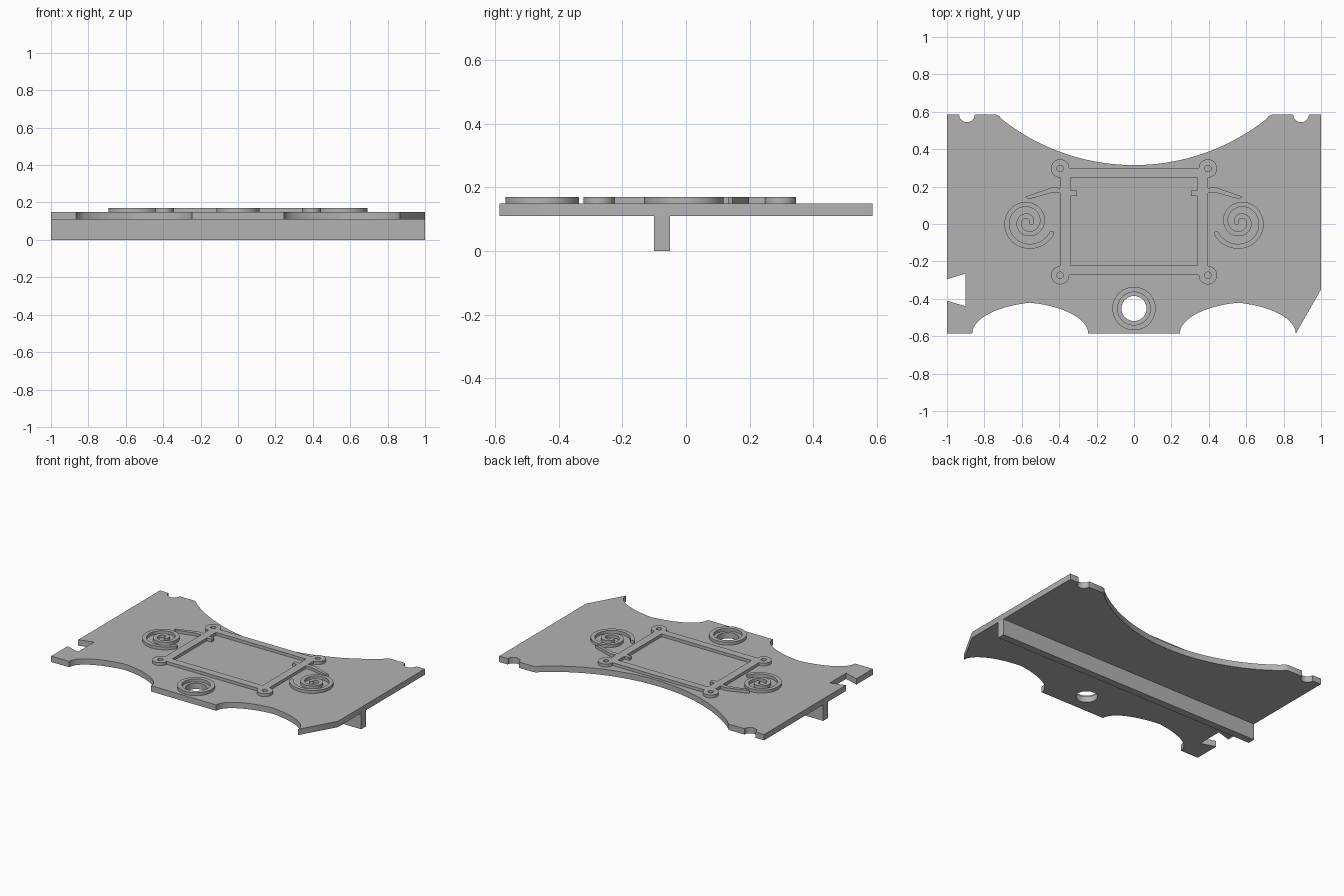
import bpy, bmesh
from math import cos, sin, radians
from mathutils import Vector

cube = bpy.data.objects.get("Cube")
if cube:
    bpy.data.objects.remove(cube, do_unlink=True)

grey = bpy.data.materials.new("plain grey")
grey.use_nodes = True
colour = (0.45, 0.45, 0.45, 1)
grey.diffuse_color = colour
grey.node_tree.nodes["Principled BSDF"].inputs["Base Color"].default_value = colour

BASE, TOP, RAISED = 0.11, 0.15, 0.17


def arc(cx, cy, rx, ry, start, end, steps):
    """Points along an elliptical arc, angles in degrees."""
    angles = [radians(start + (end - start) * i / steps) for i in range(steps + 1)]
    return [(cx + rx * cos(a), cy + ry * sin(a)) for a in angles]


def circle(cx, cy, r, steps=48):
    return arc(cx, cy, r, r, 0, 360, steps)[:-1]


def flip(points):
    return [(-x, y) for x, y in reversed(points)]


def prism(name, loops, z0, z1):
    """Extrude closed 2D loops; inner loops become holes."""
    curve = bpy.data.curves.new(name, 'CURVE')
    curve.dimensions = '2D'
    curve.fill_mode = 'BOTH'
    curve.extrude = (z1 - z0) / 2
    for loop in loops:
        spline = curve.splines.new('POLY')
        spline.points.add(len(loop) - 1)
        for point, (x, y) in zip(spline.points, loop):
            point.co = (x, y, 0, 1)
        spline.use_cyclic_u = True
    helper = bpy.data.objects.new(name + "_helper", curve)
    mesh = bpy.data.meshes.new_from_object(helper)
    bpy.data.objects.remove(helper)
    bpy.data.curves.remove(curve)
    bm = bmesh.new()
    bm.from_mesh(mesh)
    bmesh.ops.remove_doubles(bm, verts=bm.verts, dist=0.0002)
    bmesh.ops.translate(bm, verts=bm.verts, vec=(0, 0, (z0 + z1) / 2))
    bmesh.ops.recalc_face_normals(bm, faces=bm.faces)
    bm.to_mesh(mesh)
    bm.free()
    mesh.name = name
    mesh.materials.clear()
    mesh.materials.append(grey)
    obj = bpy.data.objects.new(name, mesh)
    bpy.context.collection.objects.link(obj)
    bpy.ops.object.select_all(action='DESELECT')
    obj.select_set(True)
    bpy.context.view_layer.objects.active = obj
    bpy.ops.object.shade_smooth_by_angle(angle=radians(30))
    return obj


def ribbon(path, width):
    """Outline of a rounded stroke along a path."""
    pts = [Vector(p) for p in path]
    left, right = [], []
    for i, p in enumerate(pts):
        d = (pts[min(i + 1, len(pts) - 1)] - pts[max(i - 1, 0)]).normalized()
        n = Vector((-d.y, d.x)) * width / 2
        left.append(p + n)
        right.append(p - n)

    def cap(centre, rim):
        out = []
        for i in range(1, 8):
            a = -radians(180 * i / 8)
            v = rim - centre
            out.append(centre + Vector((v.x * cos(a) - v.y * sin(a),
                                        v.x * sin(a) + v.y * cos(a))))
        return out

    outline = left + cap(pts[-1], left[-1]) + right[::-1] + cap(pts[0], right[0])
    return [tuple(p) for p in outline]


# Main plate outline, clockwise from the middle of the back edge
EDGE = 0.586
back = arc(0, 1.455, 1.14, 1.14, -90, -52, 24)
back += [(0.722, 0.578), (0.74, EDGE)]
back += arc(0.893, EDGE, 0.042, 0.042, 180, 360, 16) + [(1, EDGE)]
scallop = (arc(0.453, -EDGE, 0.412, 0.171, 0, 75, 16)
           + arc(0.657, -EDGE, 0.412, 0.171, 105, 180, 16)[1:])
right_tip = [(1, -0.35)]
left_notch = [(-1, -EDGE), (-1, -0.41), (-0.90, -0.44), (-0.90, -0.265), (-1, -0.295)]
plate = back + right_tip + scallop + flip(scallop) + left_notch + flip(back)[:-1]
HOLE_Y = -0.452
prism("plate", [plate, circle(0, HOLE_Y, 0.067)], BASE, TOP)

# Stiffening rib under the plate
prism("rib", [[(-1, -0.10), (1, -0.10), (1, -0.05), (-1, -0.05)]], 0, BASE)

# Raised ring around the hole
prism("hole_ring", [circle(0, HOLE_Y, 0.116), circle(0, HOLE_Y, 0.088)], TOP, RAISED)

# Rectangular frame with a round eyelet at each corner and two inner tabs
corners = [(0.395, 0.297), (-0.395, 0.297), (-0.395, -0.274), (0.395, -0.274)]
frame, eyelets = [], []
for i, (x, y) in enumerate(corners):
    frame += arc(x, y, 0.049, 0.049, 90 * i - 90, 90 * i + 180, 30)
    eyelets.append(circle(x, y, 0.017, 24))
opening = [(0.34, -0.222), (0.34, 0.15), (0.305, 0.15), (0.305, 0.178),
           (0.34, 0.178), (0.34, 0.248)]
prism("frame", [frame, opening + flip(opening)] + eyelets, TOP, RAISED)

# Bent arms and spirals on both sides of the frame
arm = [(0.395, 0.165), (0.435, 0.168), (0.565, 0.132), (0.58, 0.146),
       (0.432, 0.198), (0.395, 0.192)]
STEPS = 110
spiral = []
for i in range(STEPS + 1):
    s = i / STEPS
    r = 0.02 + 0.122 * s ** 1.15
    a = radians(180 + 25 + 700 * (1 - s))
    spiral.append((0.568 + r * cos(a), 0.01 + r * sin(a)))
stroke = ribbon(spiral, 0.026)
for side, shape in (("left", list), ("right", flip)):
    prism(side + "_arm", [shape(arm)], TOP, RAISED)
    prism(side + "_spiral", [shape(stroke)], TOP, RAISED)
